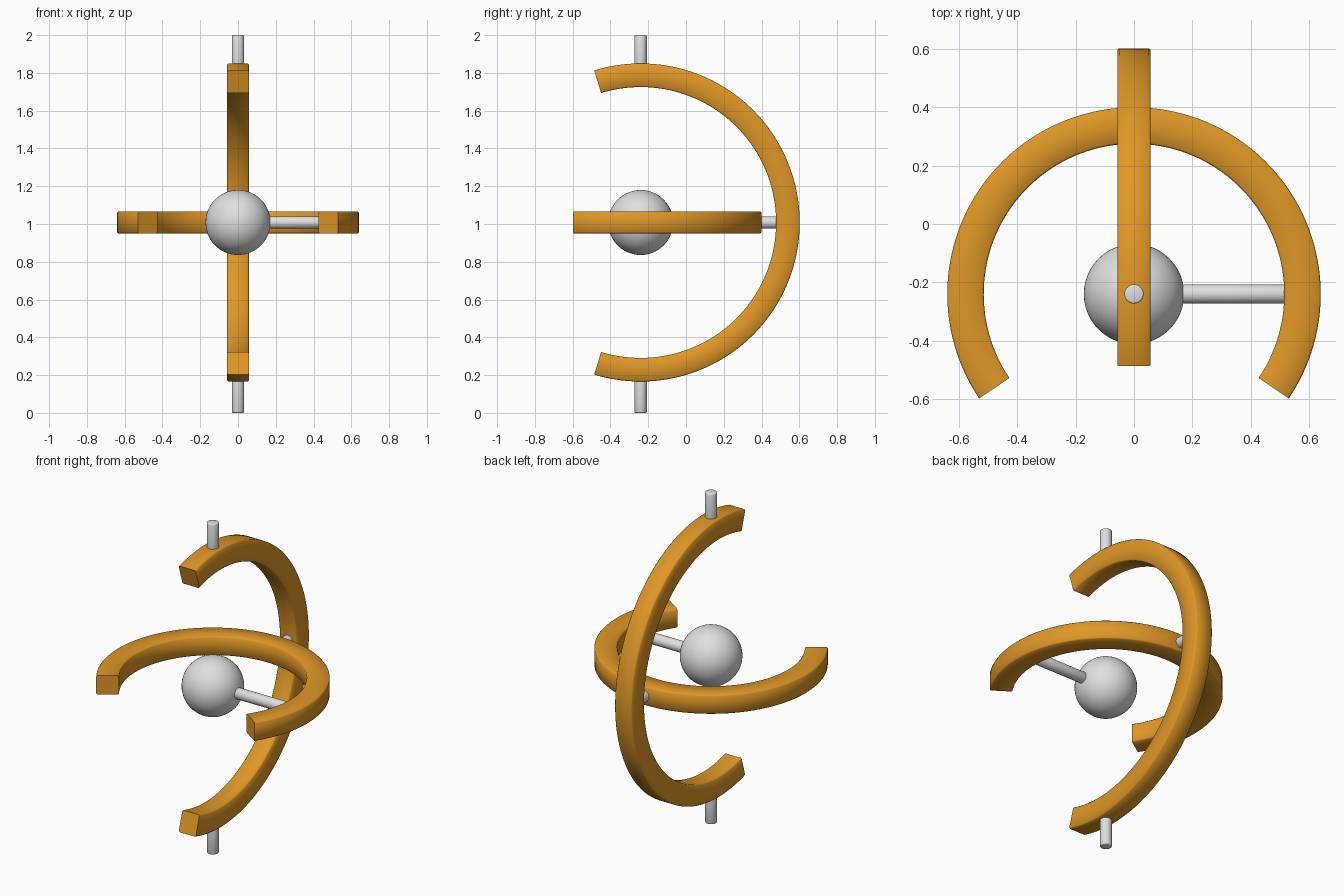
import bpy, bmesh
from math import radians, sin, cos, pi
from mathutils import Matrix, Vector

cube = bpy.data.objects.get("Cube")
if cube:
    bpy.data.objects.remove(cube, do_unlink=True)

CENTRE = Vector((0, -0.24, 1.008))


def material(name, color):
    m = bpy.data.materials.new(name)
    m.use_nodes = True
    m.diffuse_color = color
    bsdf = m.node_tree.nodes["Principled BSDF"]
    bsdf.inputs["Base Color"].default_value = color
    bsdf.inputs["Roughness"].default_value = 0.5
    return m


orange = material("orange", (0.74, 0.31, 0.02, 1))
grey = material("light grey", (0.74, 0.74, 0.74, 1))


def finish(bm, name, mat, location):
    bmesh.ops.recalc_face_normals(bm, faces=bm.faces)
    mesh = bpy.data.meshes.new(name)
    bm.to_mesh(mesh)
    bm.free()
    mesh.materials.append(mat)
    ob = bpy.data.objects.new(name, mesh)
    ob.location = location
    bpy.context.collection.objects.link(ob)
    bpy.ops.object.select_all(action='DESELECT')
    ob.select_set(True)
    bpy.context.view_layer.objects.active = ob
    bpy.ops.object.shade_smooth_by_angle(angle=radians(50))
    return ob


def open_ring(name, inner, outer, half_width, start, end, turn):
    """Sweep a square section with softened corners along an arc."""
    c = 0.006
    bm = bmesh.new()
    w = half_width
    section = [(inner + c, -w), (outer - c, -w), (outer, c - w), (outer, w - c),
               (outer - c, w), (inner + c, w), (inner, w - c), (inner, c - w)]
    steps = 96
    rows = []
    for i in range(steps + 1):
        a = start + (end - start) * i / steps
        rows.append([bm.verts.new((r * cos(a), r * sin(a), h)) for r, h in section])
    n = len(section)
    for p, q in zip(rows, rows[1:]):
        for k in range(n):
            bm.faces.new((p[k], p[(k + 1) % n], q[(k + 1) % n], q[k]))
    bm.faces.new(rows[0])
    bm.faces.new(rows[-1])
    bm.transform(turn)
    return finish(bm, name, orange, CENTRE)


def rod(name, start, end, radius=0.033):
    """Round bar between two points with softened rims."""
    a, b = Vector(start), Vector(end)
    bm = bmesh.new()
    bmesh.ops.create_cone(bm, cap_ends=True, segments=32, radius1=radius,
                          radius2=radius, depth=(b - a).length)
    rims = [e for e in bm.edges if abs(e.verts[0].co.z - e.verts[1].co.z) < 1e-4]
    bmesh.ops.bevel(bm, geom=rims, offset=0.006, segments=2, affect='EDGES', profile=0.5)
    bm.transform((b - a).to_track_quat('Z', 'Y').to_matrix().to_4x4())
    return finish(bm, name, grey, (a + b) / 2)


# Rings, both open towards the front
gap = radians(34)
open_ring("horizontal_ring", 0.515, 0.64, 0.057, -gap, pi + gap, Matrix())
# Local x -> y, local y -> z, local z -> x
upright = Matrix(((0, 0, 1, 0), (1, 0, 0, 0), (0, 1, 0, 0), (0, 0, 0, 1)))
reach = radians(107)
open_ring("vertical_ring", 0.717, 0.842, 0.057, -reach, reach, upright)

# Central ball
bm = bmesh.new()
bmesh.ops.create_uvsphere(bm, u_segments=48, v_segments=32, radius=0.172)
finish(bm, "ball", grey, CENTRE)

# Pivot rods
x, y, z = CENTRE
rod("top_rod", (x, y, 1.76), (x, y, 2))
rod("bottom_rod", (x, y, 0), (x, y, 0.25))
rod("ball_axle", (0.12, y, z), (0.56, y, z))
rod("rear_pivot", (x, 0.34, z), (x, 0.53, z))
